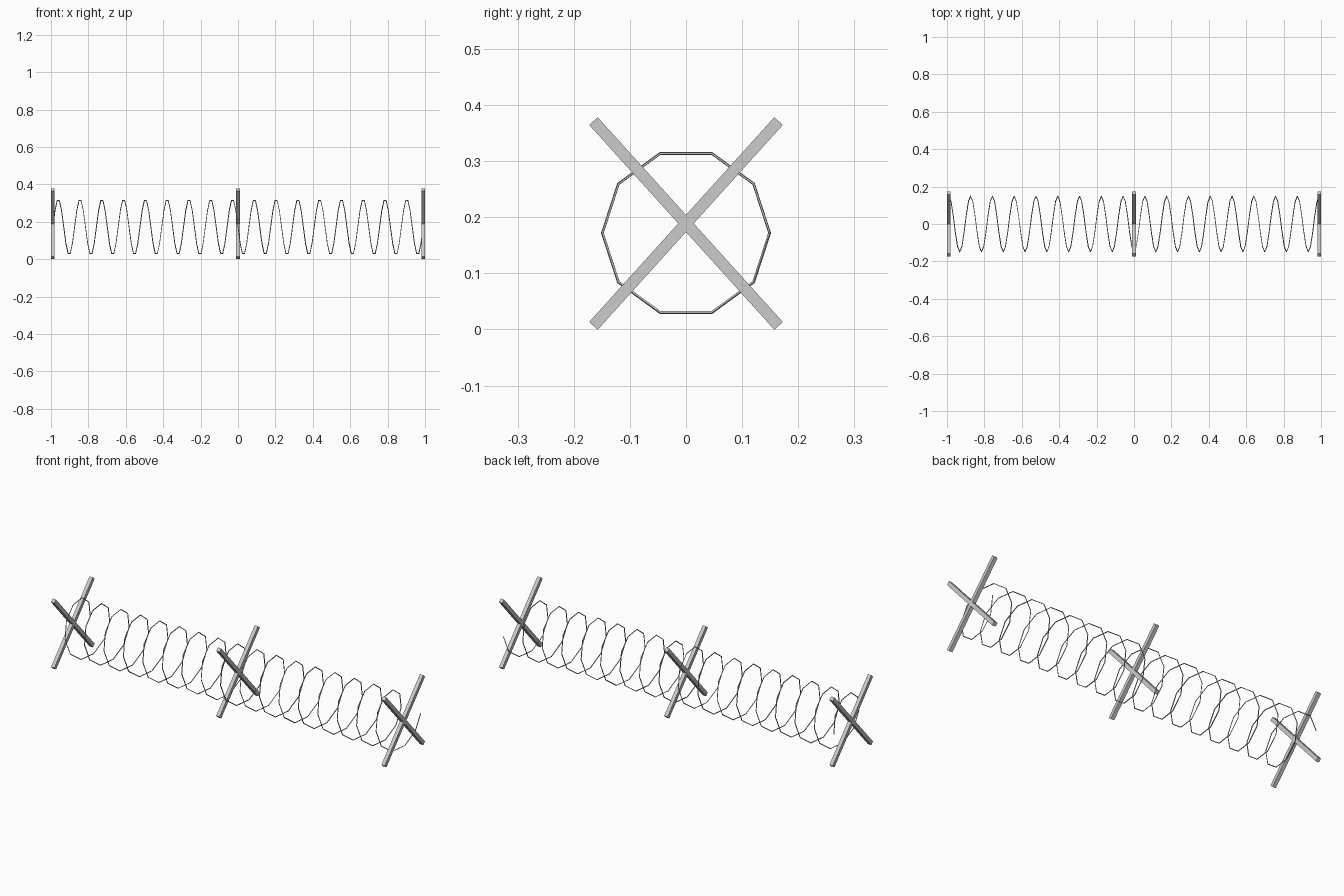
import bpy
import math

if "Cube" in bpy.data.objects:
    bpy.data.objects.remove(bpy.data.objects["Cube"])

BAR = 0.0205          # square bar thickness
HALF_LEN = 0.246      # half length of a bar
TILT = math.atan2(0.165, 0.1825)
CROSS_Z = 0.189
END_X = 0.99


def bar(name, x, tilt):
    bpy.ops.mesh.primitive_cube_add(size=1, location=(x, 0, CROSS_Z), rotation=(tilt, 0, 0))
    ob = bpy.context.object
    ob.name = name
    ob.scale = (0.02, BAR, 2 * HALF_LEN)


# Three X-shaped supports, two bars each
for label, x in (("left", -END_X), ("middle", 0), ("right", END_X)):
    bar(f"{label}_cross_bar_a", x, TILT)
    bar(f"{label}_cross_bar_b", x, -TILT)

# Coiled wire: ten-sided helix running through the supports
TURNS, SIDES, RADIUS, COIL_Z = 17, 10, 0.149, 0.172
steps = TURNS * SIDES
curve = bpy.data.curves.new("coil_wire", 'CURVE')
curve.dimensions = '3D'
curve.bevel_depth = 0.0025
curve.bevel_resolution = 0
curve.use_fill_caps = True
path = curve.splines.new('POLY')
path.points.add(steps)
path.use_smooth = False
for i, p in enumerate(path.points):
    a = 2 * math.pi * i / SIDES
    p.co = (-END_X + 2 * END_X * i / steps,
            RADIUS * math.cos(a), COIL_Z + RADIUS * math.sin(a), 1)
coil = bpy.data.objects.new("coil_wire", curve)
bpy.context.collection.objects.link(coil)
